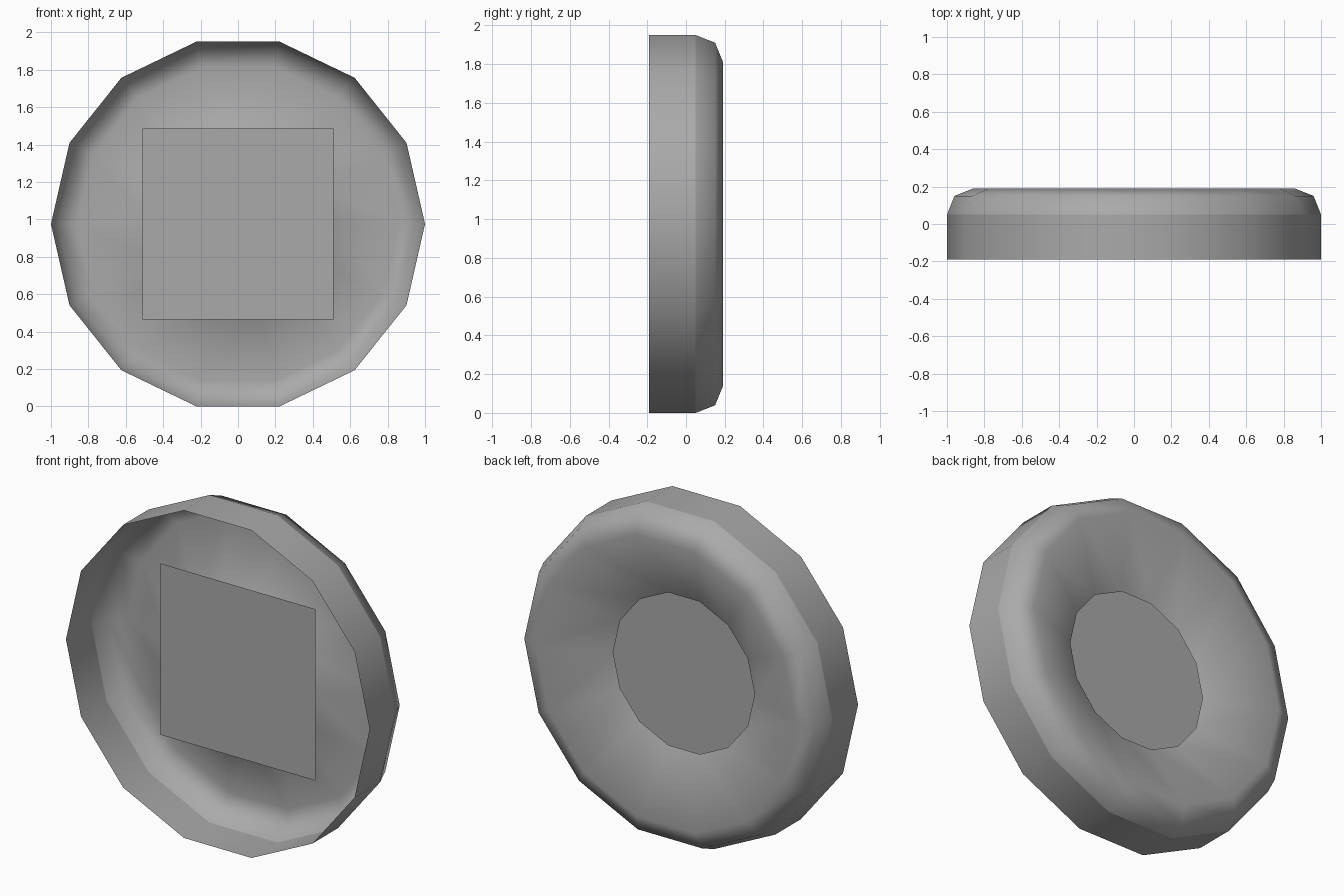
import bpy, bmesh, math

if "Cube" in bpy.data.objects:
    bpy.data.objects.remove(bpy.data.objects["Cube"])

SIDES = 14
CZ = math.sin(math.pi * 3 / 7)   # centre height so the lowest flat rests on z = 0

grey = bpy.data.materials.new("dark_grey")
grey.diffuse_color = (0.4, 0.4, 0.4, 1)
grey.use_nodes = True
grey.node_tree.nodes["Principled BSDF"].inputs["Base Color"].default_value = grey.diffuse_color


def finish(bm, name, smooth=True):
    mesh = bpy.data.meshes.new(name)
    bm.to_mesh(mesh)
    bm.free()
    mesh.materials.append(grey)
    ob = bpy.data.objects.new(name, mesh)
    bpy.context.collection.objects.link(ob)
    if smooth:
        bpy.ops.object.select_all(action='DESELECT')
        ob.select_set(True)
        bpy.context.view_layer.objects.active = ob
        bpy.ops.object.shade_smooth_by_angle(angle=math.radians(60))
    return ob


def lathe(name, profile):
    """Open shell turned around the y axis from (radius, y) points."""
    bm = bmesh.new()
    rings = []
    for r, y in profile:
        rings.append([bm.verts.new((r * math.cos(a), y, CZ + r * math.sin(a)))
                      for a in (2 * math.pi * i / SIDES for i in range(SIDES))])
    for a, b in zip(rings, rings[1:]):
        for i in range(SIDES):
            j = (i + 1) % SIDES
            bm.faces.new((a[i], b[i], b[j], a[j]))
    return finish(bm, name)


# Outer band
lathe("tread_band", [(1, -0.19), (1, 0.05)])

# Rounded shoulder and sloping sidewall with a central hole
lathe("sidewall", [(1, 0.05), (0.96, 0.15), (0.86, 0.19), (0.466, 0.02)])

# Square hub plate closing the central hole
bm = bmesh.new()
h = 0.51
bm.faces.new([bm.verts.new((x * h, 0.0, CZ + z * h))
              for x, z in ((-1, -1), (1, -1), (1, 1), (-1, 1))])
finish(bm, "hub_plate", smooth=False)
